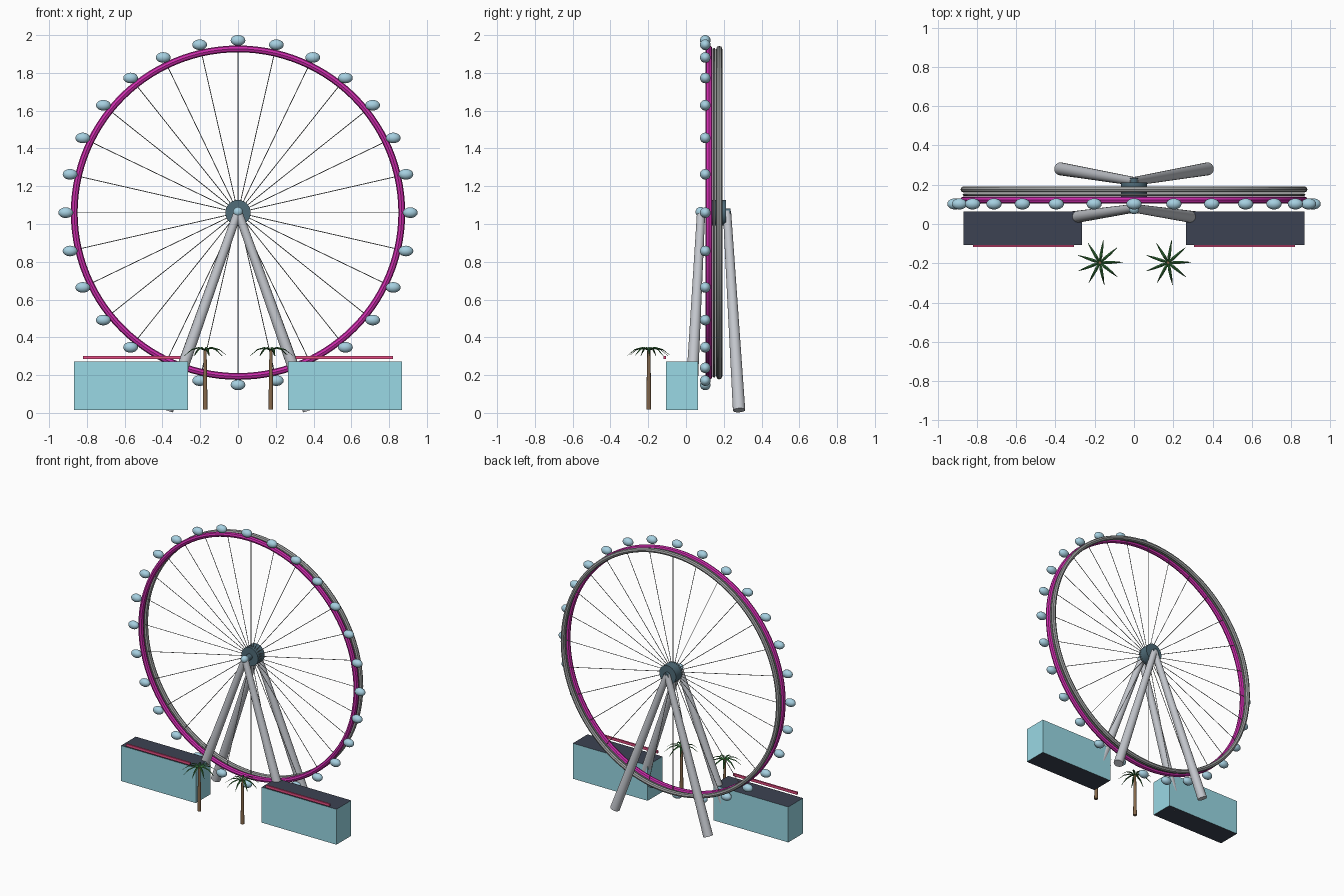
import bpy, bmesh, math
from mathutils import Vector, Matrix

if "Cube" in bpy.data.objects:
    bpy.data.objects.remove(bpy.data.objects["Cube"])

CZ = 1.06          # wheel centre height
COUNT = 28         # capsules and spokes


def mat(name, r, g, b):
    m = bpy.data.materials.new(name)
    m.diffuse_color = (r, g, b, 1)
    m.use_nodes = True
    m.node_tree.nodes["Principled BSDF"].inputs["Base Color"].default_value = m.diffuse_color
    return m


MAGENTA = mat("magenta", 0.62, 0.025, 0.42)
RIM_GREY = mat("rim grey", 0.36, 0.37, 0.37)
LEG_GREY = mat("leg grey", 0.55, 0.57, 0.61)
SLATE = mat("slate", 0.08, 0.15, 0.19)
CAPSULE = mat("capsule blue", 0.38, 0.63, 0.75)
GLASS = mat("glass teal", 0.32, 0.69, 0.78)
NAVY = mat("navy", 0.045, 0.055, 0.085)
PINK = mat("pink", 0.88, 0.08, 0.25)
TRUNK = mat("trunk brown", 0.24, 0.14, 0.07)
LEAF = mat("leaf green", 0.035, 0.16, 0.04)


def finish(name, bm, material, smooth=True):
    me = bpy.data.meshes.new(name)
    bmesh.ops.recalc_face_normals(bm, faces=bm.faces)
    bm.to_mesh(me)
    bm.free()
    ob = bpy.data.objects.new(name, me)
    bpy.context.collection.objects.link(ob)
    me.materials.append(material)
    if smooth:
        bpy.ops.object.select_all(action='DESELECT')
        ob.select_set(True)
        bpy.context.view_layer.objects.active = ob
        bpy.ops.object.shade_smooth_by_angle(angle=math.radians(40))
    return ob


def add_rod(bm, a, b, r1, r2, sides=20):
    a, b = Vector(a), Vector(b)
    d = b - a
    m = Matrix.Translation((a + b) / 2) @ d.to_track_quat('Z', 'Y').to_matrix().to_4x4()
    bmesh.ops.create_cone(bm, cap_ends=True, segments=sides, radius1=r1, radius2=r2,
                          depth=d.length, matrix=m)


def rod(name, a, b, r1, r2, material, sides=20):
    bm = bmesh.new()
    add_rod(bm, a, b, r1, r2, sides)
    return finish(name, bm, material)


def box(name, lo, hi, material):
    lo, hi = Vector(lo), Vector(hi)
    bm = bmesh.new()
    bmesh.ops.create_cube(bm, size=1, matrix=Matrix.Translation((lo + hi) / 2)
                          @ Matrix.Diagonal((*(hi - lo), 1)))
    return finish(name, bm, material, False)


def ring(name, y, radius, tube, material):
    # faceted tube bent into a circle
    bpy.ops.mesh.primitive_torus_add(major_segments=112, minor_segments=8, major_radius=radius,
                                     minor_radius=tube, location=(0, y, CZ),
                                     rotation=(math.pi / 2, 0, 0))
    ob = bpy.context.object
    ob.name = name
    ob.data.materials.append(material)
    bpy.ops.object.shade_smooth_by_angle(angle=math.radians(30))


def around(i, r, y):
    t = 2 * math.pi * i / COUNT
    return Vector((r * math.sin(t), y, CZ + r * math.cos(t)))


# Rims
ring("front_rim", 0.122, 0.867, 0.018, MAGENTA)
ring("middle_rim", 0.149, 0.867, 0.006, RIM_GREY)
ring("rear_rim", 0.176, 0.867, 0.016, RIM_GREY)

# Spokes
bm = bmesh.new()
for i in range(COUNT):
    add_rod(bm, around(i, 0.05, 0.15), around(i, 0.866, 0.15), 0.0022, 0.0022, 6)
finish("spokes", bm, RIM_GREY)

# Passenger capsules stay level around the rim
bm = bmesh.new()
for i in range(COUNT):
    bmesh.ops.create_uvsphere(bm, u_segments=20, v_segments=12, radius=1,
                              matrix=Matrix.Translation(around(i, 0.912, 0.102))
                              @ Matrix.Diagonal((0.039, 0.028, 0.028, 1)))
finish("capsules", bm, CAPSULE)

# Hub and the round cap on the front of its axle
rod("hub", (0, 0.135, CZ), (0, 0.212, CZ), 0.067, 0.067, SLATE, 32)
rod("axle", (0, 0.07, CZ), (0, 0.235, CZ), 0.021, 0.021, SLATE, 24)
bm = bmesh.new()
bmesh.ops.create_uvsphere(bm, u_segments=20, v_segments=12, radius=0.026,
                          matrix=Matrix.Translation((0, 0.076, CZ + 0.004)))
finish("axle_cap", bm, CAPSULE)

for s, side in ((-1, "left"), (1, "right")):
    # Support legs
    rod("front_leg_" + side, (s * 0.369, 0.025, 0.026), (0, 0.08, 1.065), 0.033, 0.022, LEG_GREY)
    rod("rear_leg_" + side, (s * 0.375, 0.281, 0.014), (0, 0.217, 1.065), 0.033, 0.022, LEG_GREY)

    # Glass pavilion with dark roof and floor
    xs = sorted((s * 0.265, s * 0.868))
    hall = box("pavilion_" + side, (xs[0], -0.107, 0.015), (xs[1], 0.063, 0.273), GLASS)
    hall.data.materials.append(NAVY)
    for p in hall.data.polygons:
        if abs(p.normal.z) > 0.5:
            p.material_index = 1

    # Pink light strip above the pavilion front
    xs = sorted((s * 0.305, s * 0.82))
    box("light_strip_" + side, (xs[0], -0.118, 0.284), (xs[1], -0.106, 0.302), PINK)

    # Palm trunk
    px, py = s * 0.174, -0.197
    bm = bmesh.new()
    for z0, z1, r0, r1 in ((0.018, 0.19, 0.013, 0.011), (0.18, 0.335, 0.011, 0.008)):
        add_rod(bm, (px, py, z0), (px, py, z1), r0, r1, 10)
    finish("palm_trunk_" + side, bm, TRUNK)

    # Palm fronds: arched, tapered, ridged leaves
    bm = bmesh.new()
    profile = ((0, 0.332, 0.004), (0.035, 0.349, 0.008), (0.075, 0.338, 0.006), (0.117, 0.303, 0.001))
    for k in range(9):
        t = 2 * math.pi * k / 9 + 0.02
        out = Vector((math.cos(t), math.sin(t), 0))
        wide = Vector((-out.y, out.x, 0))
        prev = None
        for d, z, w in profile:
            c = Vector((px, py, z)) + out * d
            low = Vector((0, 0, -w * 0.6))
            row = [bm.verts.new(c + wide * w + low), bm.verts.new(c),
                   bm.verts.new(c - wide * w + low), bm.verts.new(c + low * 1.6)]
            if prev:
                for j in range(4):
                    n = (j + 1) % 4
                    bm.faces.new((prev[j], prev[n], row[n], row[j]))
            prev = row
        bm.faces.new(prev)
    finish("palm_fronds_" + side, bm, LEAF, False)
